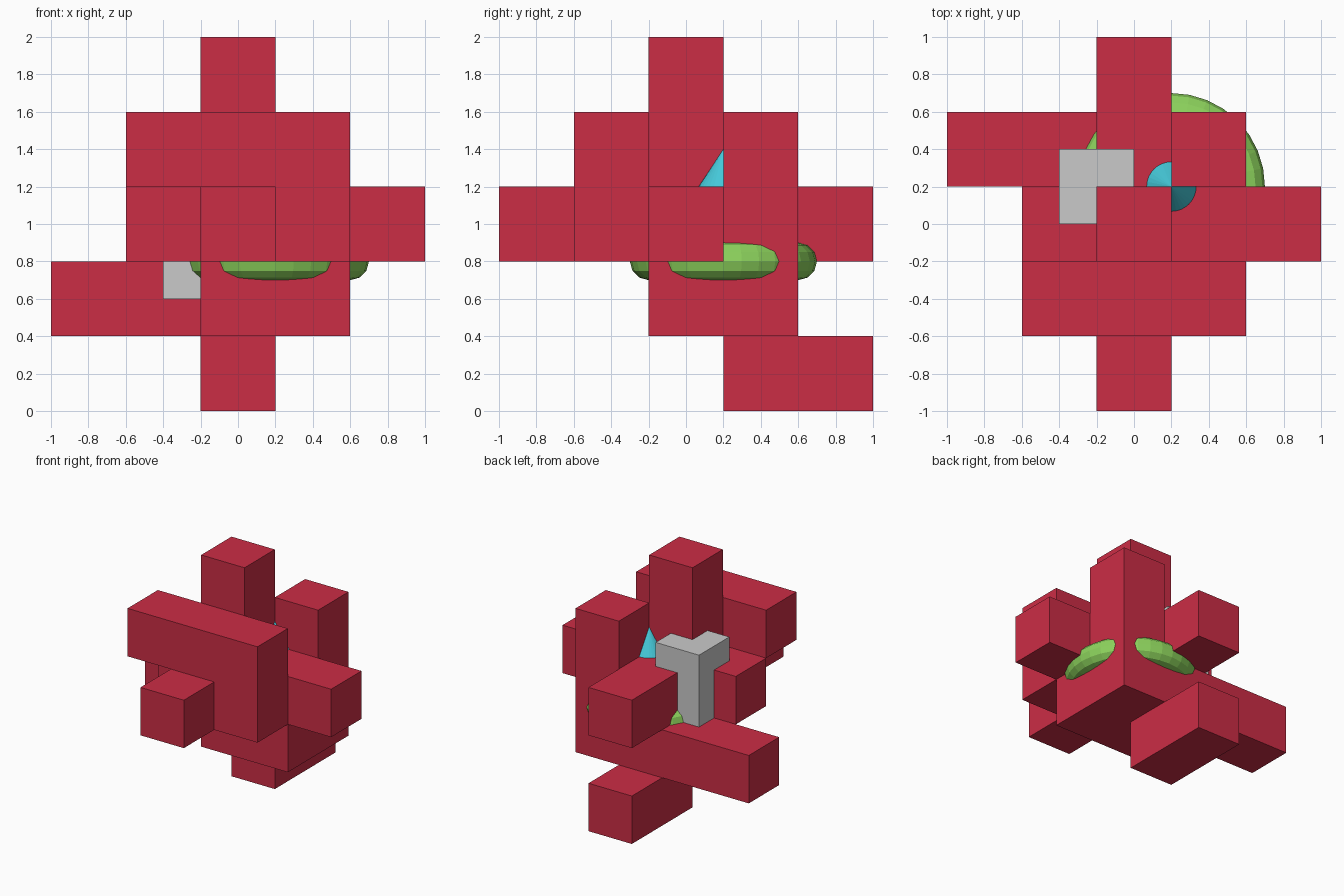
import bpy

CELL = 0.4

old = bpy.data.objects.get("Cube")
if old:
    bpy.data.objects.remove(old, do_unlink=True)


def make_material(name, rgb):
    mat = bpy.data.materials.new(name)
    mat.use_nodes = True
    color = (*rgb, 1.0)
    mat.diffuse_color = color
    mat.node_tree.nodes["Principled BSDF"].inputs["Base Color"].default_value = color
    return mat


red = make_material("crimson red", (0.6, 0.026, 0.06))
grey = make_material("light grey", (0.59, 0.59, 0.59))
green = make_material("leaf green", (0.27, 0.66, 0.11))
cyan = make_material("cyan", (0.06, 0.58, 0.69))


def finish(name, mat):
    obj = bpy.context.object
    obj.name = obj.data.name = name
    obj.data.materials.append(mat)
    return obj


def box(name, center, size, mat):
    bpy.ops.mesh.primitive_cube_add(size=1, location=center)
    obj = finish(name, mat)
    obj.scale = size
    bpy.ops.object.transform_apply(location=False, rotation=False, scale=True)


def bar(name, first, last):
    """Bar from the first to the last cell of a five-by-five-by-five grid."""
    low = [CELL * a for a in first]
    high = [CELL * (b + 1) for b in last]
    center = [(a + b) / 2 for a, b in zip(low, high)]
    center[0] -= 1
    center[1] -= 1
    box(name, center, [b - a for a, b in zip(low, high)], red)


# Interlocking red bars, placed by grid cell
bars = {
    "top_column": ((2, 2, 3), (2, 2, 4)),
    "front_beam": ((1, 1, 3), (3, 1, 3)),
    "front_beam_drop": ((3, 1, 2), (3, 1, 2)),
    "cross_beam": ((1, 2, 2), (4, 2, 2)),
    "front_arm": ((2, 0, 2), (2, 1, 2)),
    "back_arm": ((2, 3, 2), (2, 4, 2)),
    "corner_post": ((3, 3, 2), (3, 3, 3)),
    "lower_beam": ((0, 3, 1), (3, 3, 1)),
    "lower_front_block": ((2, 2, 1), (3, 2, 1)),
    "foot": ((2, 3, 0), (2, 4, 0)),
}
for name, (first, last) in bars.items():
    bar(name, first, last)

# Grey block set into the inner corner
box("grey_block", (-0.2, 0.2, 1.0), (0.4, 0.4, 0.8), grey)

# Green ring around the corner post
bpy.ops.mesh.primitive_torus_add(location=(0.2, 0.2, 0.8), major_radius=0.4,
                                 minor_radius=0.1, major_segments=32,
                                 minor_segments=12)
finish("green_ring", green)

# Cyan cone rising from the cross beam
bpy.ops.mesh.primitive_cone_add(vertices=32, radius1=0.265, depth=0.4,
                                location=(0.2, 0.2, 1.2))
finish("cyan_cone", cyan)
